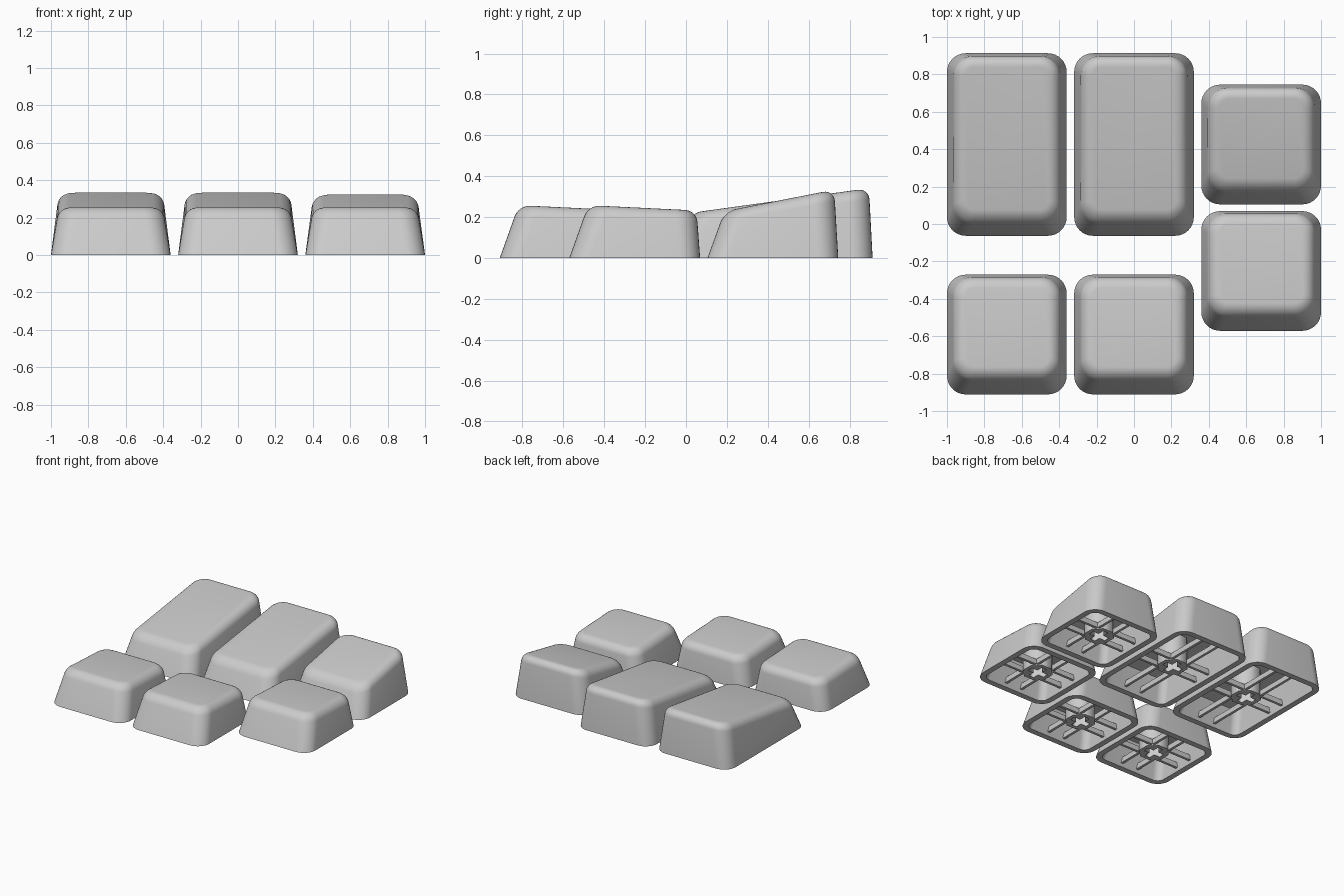
import bpy, bmesh, math
from mathutils import Vector

cube = bpy.data.objects.get("Cube")
if cube:
    bpy.data.objects.remove(cube, do_unlink=True)

grey = bpy.data.materials.new("light_grey_plastic")
grey.use_nodes = True
tone = (0.6, 0.6, 0.6, 1)
grey.diffuse_color = tone
grey.node_tree.nodes["Principled BSDF"].inputs["Base Color"].default_value = tone

WALL, FILLET, HALF = 0.045, 0.055, 0.32
STEM_R, RIB_OFF, RIB_W = 0.11, 0.07, 0.02


def add_object(name, mesh, smooth=True):
    mesh.materials.clear()
    mesh.materials.append(grey)
    if smooth:
        mesh.shade_smooth()
        mesh.set_sharp_from_angle(angle=math.radians(35))
    obj = bpy.data.objects.new(name, mesh)
    bpy.context.collection.objects.link(obj)
    return obj


def rounded_rect(half_x, y0, y1, radius, steps=8):
    """Outline of a rectangle with arc corners, counter-clockwise."""
    points = []
    for i, (sx, y) in enumerate(((1, y1), (-1, y1), (-1, y0), (1, y0))):
        cx = sx * (half_x - radius)
        cy = y - radius if y == y1 else y + radius
        for k in range(steps + 1):
            a = math.pi / 2 * (i + k / steps)
            points.append(Vector((cx + radius * math.cos(a), cy + radius * math.sin(a), 0)))
    return points


def keycap_shell(name, cx, base, top, z_front, z_back):
    """Tapered hollow cap with a sloping, filleted top."""
    bm = bmesh.new()

    def height(y):
        return z_front + (z_back - z_front) * (y - top[0]) / (top[1] - top[0])

    def ring(inset, depth=None):
        low = rounded_rect(HALF - inset, base[0] + inset, base[1] - inset, 0.1 - inset)
        high = rounded_rect(HALF - 0.042 - inset, top[0] + inset, top[1] - inset, 0.105 - inset)
        verts = []
        for b, t in zip(low, high):
            t.z = height(t.y)
            p = b if depth is None else b.lerp(t, 1 - depth / t.z)
            verts.append(bm.verts.new((p.x + cx, p.y, p.z)))
        return verts

    # Ceiling, inner wall, rim, outer wall and fillet in one run of rings
    rings = [ring(WALL, 0.06), ring(WALL), ring(0)]
    for k in range(7):
        a = math.pi / 2 * k / 6
        rings.append(ring(FILLET * (1 - math.cos(a)), FILLET * (1 - math.sin(a))))
    for r0, r1 in zip(rings, rings[1:]):
        n = len(r0)
        for i in range(n):
            j = (i + 1) % n
            bm.faces.new((r0[i], r0[j], r1[j], r1[i]))
    bm.faces.new(rings[0])
    bm.faces.new(rings[-1])
    bmesh.ops.recalc_face_normals(bm, faces=bm.faces)
    mesh = bpy.data.meshes.new(name)
    bm.to_mesh(mesh)
    bm.free()
    add_object(name, mesh)
    return height


def stem(name, cx, cy, z0, z1):
    """Eight-sided post with a cross-shaped socket."""
    curve = bpy.data.curves.new(name, "CURVE")
    curve.dimensions = "2D"
    curve.fill_mode = "BOTH"
    curve.extrude = (z1 - z0) / 2
    octagon = [(STEM_R * math.cos(a), STEM_R * math.sin(a))
               for a in (math.pi / 8 + math.pi / 4 * k for k in range(8))]
    w, l = 0.022, 0.072
    quarter = [(l, -w), (l, w), (w, w)]
    cross = []
    for k in range(4):
        c, s = ((1, 0), (0, 1), (-1, 0), (0, -1))[k]
        cross += [(x * c - y * s, x * s + y * c) for x, y in quarter]
    for outline in (octagon, cross):
        spline = curve.splines.new("POLY")
        spline.points.add(len(outline) - 1)
        for p, (x, y) in zip(spline.points, outline):
            p.co = (x, y, 0, 1)
        spline.use_cyclic_u = True
    temp = bpy.data.objects.new("stem_outline", curve)
    bpy.context.collection.objects.link(temp)
    graph = bpy.context.evaluated_depsgraph_get()
    mesh = bpy.data.meshes.new_from_object(temp.evaluated_get(graph))
    bpy.data.objects.remove(temp, do_unlink=True)
    obj = add_object(name, mesh, smooth=False)
    obj.location = (cx, cy, (z0 + z1) / 2)


def ribs(name, cx, cy, half_y):
    """Pairs of thin bars bracing the stem to each wall."""
    bm = bmesh.new()
    start = 0.08
    for along_y, reach in ((False, HALF - 0.03), (True, half_y - 0.03)):
        for side in (-1, 1):
            for off in (-RIB_OFF, RIB_OFF):
                mid, length = side * (start + reach) / 2, reach - start
                pos = (off, mid) if along_y else (mid, off)
                size = (RIB_W, length) if along_y else (length, RIB_W)
                made = bmesh.ops.create_cube(bm, size=1)["verts"]
                bmesh.ops.scale(bm, verts=made, vec=(*size, 0.04))
                bmesh.ops.translate(bm, verts=made, vec=(cx + pos[0], cy + pos[1], 0.045))
    mesh = bpy.data.meshes.new(name)
    bm.to_mesh(mesh)
    bm.free()
    add_object(name, mesh, smooth=False)


def keycap(name, cx, y0, y1, front_in, back_in, z_front, z_back):
    top = (y0 + front_in, y1 - back_in)
    height = keycap_shell(name + "_shell", cx, (y0, y1), top, z_front, z_back)
    cy = (y0 + y1) / 2
    stem(name + "_stem", cx, cy, 0.02, height(cy) - 0.035)
    ribs(name + "_ribs", cx, cy, (y1 - y0) / 2)


# Tall double-length caps at the back
for label, x in (("right", -0.68), ("middle", 0)):
    keycap("long_cap_" + label, x, -0.063, 0.913, 0.083, 0.018, 0.22, 0.341)

# Steep single cap
keycap("steep_cap", 0.68, 0.105, 0.745, 0.083, 0.02, 0.228, 0.334)

# Low front-row caps
for label, x, y in (("left", 0.68, -0.571), ("middle", 0, -0.911), ("right", -0.68, -0.911)):
    keycap("low_cap_" + label, x, y, y + 0.64, 0.092, 0.017, 0.258, 0.232)
